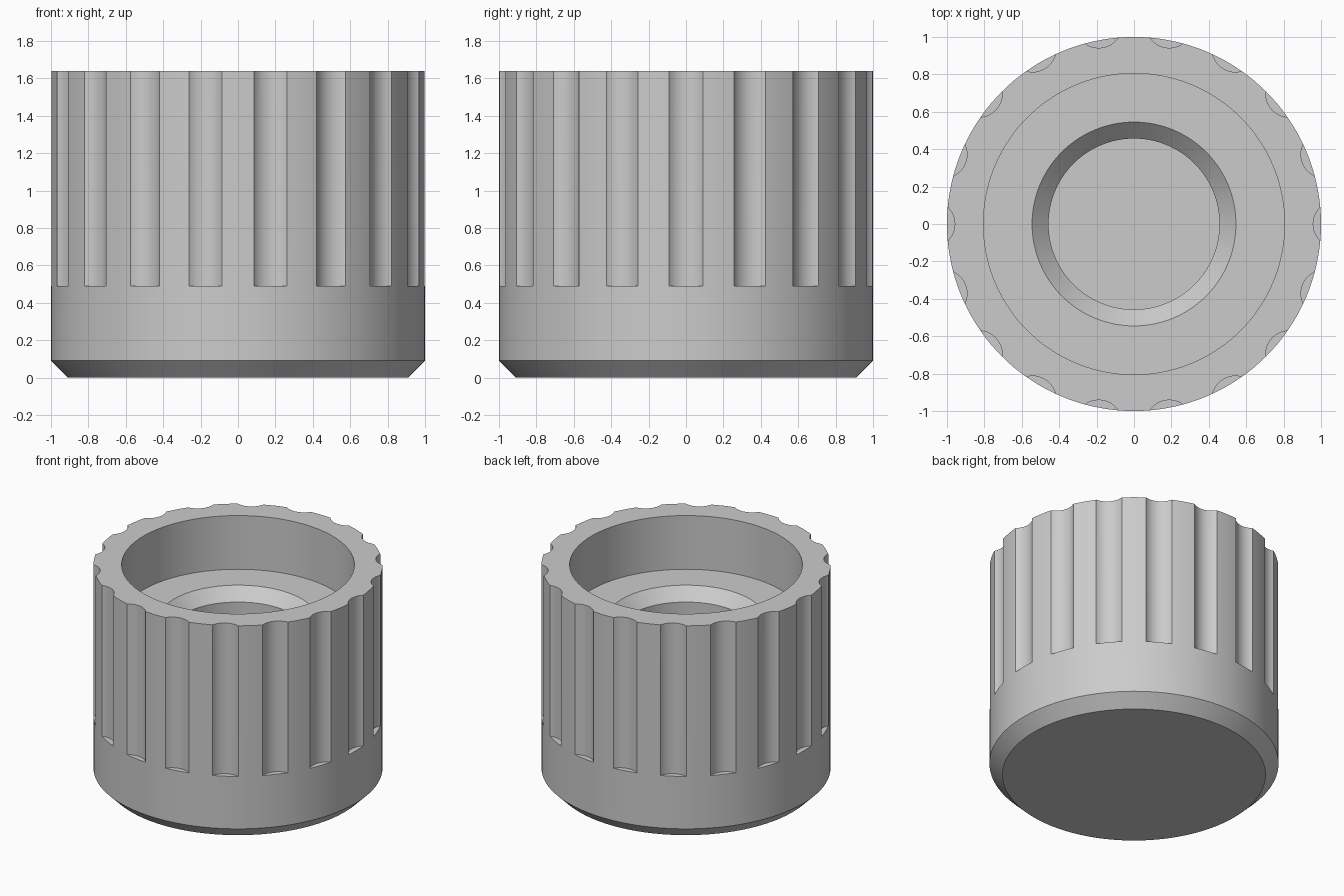
import bpy, bmesh, math

if "Cube" in bpy.data.objects:
    bpy.data.objects.remove(bpy.data.objects["Cube"])

HEIGHT = 1.64
SEGMENTS = 144
FLUTES = 18

grey = bpy.data.materials.new("plain grey")
grey.diffuse_color = (0.6, 0.6, 0.6, 1)
grey.use_nodes = True
grey.node_tree.nodes["Principled BSDF"].inputs["Base Color"].default_value = grey.diffuse_color


def lathe(name, profile, segments, centres=((0, 0),)):
    """Closed solids of revolution from (radius, z) points, capped at both ends."""
    bm = bmesh.new()
    for cx, cy in centres:
        rings = []
        for r, z in profile:
            rings.append([bm.verts.new((cx + r * math.cos(2 * math.pi * i / segments),
                                        cy + r * math.sin(2 * math.pi * i / segments), z))
                          for i in range(segments)])
        for a, b in zip(rings, rings[1:]):
            for i in range(segments):
                j = (i + 1) % segments
                bm.faces.new((a[i], a[j], b[j], b[i]))
        bm.faces.new(rings[0][::-1])
        bm.faces.new(rings[-1])
    bmesh.ops.recalc_face_normals(bm, faces=bm.faces)
    mesh = bpy.data.meshes.new(name)
    bm.to_mesh(mesh)
    bm.free()
    mesh.materials.append(grey)
    obj = bpy.data.objects.new(name, mesh)
    bpy.context.collection.objects.link(obj)
    return obj


# Knob body: chamfered base, outer wall, rim, counterbore, countersink, blind hole
knob = lathe("knob_body", [
    (0.91, 0), (1.0, 0.09), (1.0, HEIGHT), (0.805, HEIGHT), (0.805, 1.23),
    (0.545, 1.23), (0.457, 1.142), (0.457, 0.35)], SEGMENTS)

# Grip flutes: a ring of round cutters just outside the wall
steps = [2 * math.pi * k / FLUTES for k in range(FLUTES)]
cutter = lathe("flute_cutter", [(0.126, 0.49), (0.126, HEIGHT + 0.2)], 48,
               [(1.084 * math.cos(a), 1.084 * math.sin(a)) for a in steps])
cut = knob.modifiers.new("flutes", 'BOOLEAN')
cut.operation = 'DIFFERENCE'
cut.solver = 'EXACT'
cut.object = cutter

bpy.context.view_layer.objects.active = knob
knob.select_set(True)
bpy.ops.object.modifier_apply(modifier=cut.name)
bpy.data.objects.remove(cutter)

# Smooth round walls, crisp machined edges
bpy.ops.object.shade_smooth_by_angle(angle=math.radians(25))
